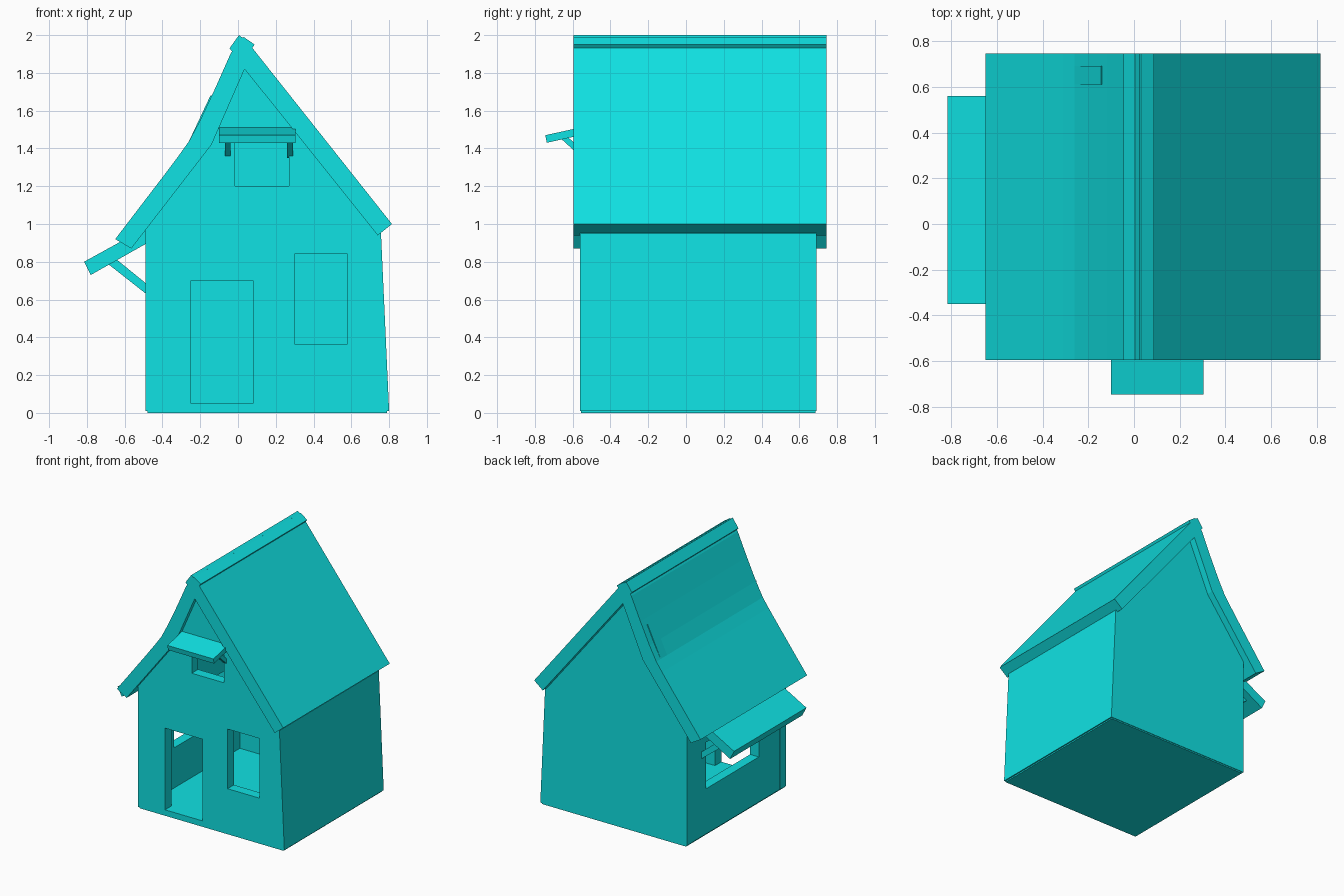
import bpy, bmesh

cube = bpy.data.objects.get("Cube")
if cube:
    bpy.data.objects.remove(cube, do_unlink=True)

cyan = bpy.data.materials.new("cyan")
cyan.use_nodes = True
cyan.diffuse_color = (0.005, 0.76, 0.77, 1)
cyan.node_tree.nodes["Principled BSDF"].inputs["Base Color"].default_value = cyan.diffuse_color


def prism(name, profile, lo, hi, axis="y"):
    """Extrude an (x, z) profile along y, or a (y, z) profile along x."""
    bm = bmesh.new()

    def place(p, d):
        return (p[0], d, p[1]) if axis == "y" else (d, p[0], p[1])
    ends = [[bm.verts.new(place(p, d)) for p in profile] for d in (lo, hi)]
    bm.faces.new(ends[0])
    bm.faces.new(ends[1])
    n = len(profile)
    for i in range(n):
        j = (i + 1) % n
        bm.faces.new((ends[0][i], ends[0][j], ends[1][j], ends[1][i]))
    bmesh.ops.recalc_face_normals(bm, faces=bm.faces)
    mesh = bpy.data.meshes.new(name)
    bm.to_mesh(mesh)
    bm.free()
    mesh.materials.append(cyan)
    obj = bpy.data.objects.new(name, mesh)
    bpy.context.collection.objects.link(obj)
    return obj


def rect(a0, a1, z0, z1):
    return [(a0, z0), (a1, z0), (a1, z1), (a0, z1)]


def cut(wall, x0, x1, y0, y1, z0, z1):
    """Cut a box opening through a wall and discard the cutter."""
    cutter = prism("opening_cutter", rect(x0, x1, z0, z1), y0, y1)
    cutter.hide_render = True
    mod = wall.modifiers.new("opening", "BOOLEAN")
    mod.operation = "DIFFERENCE"
    mod.solver = "EXACT"
    mod.object = cutter
    bpy.context.view_layer.objects.active = wall
    bpy.ops.object.modifier_apply(modifier=mod.name)
    bpy.data.objects.remove(cutter, do_unlink=True)


# Wall layout
front, back, thick = -0.56, 0.69, 0.08
gable = [(-0.49, 0.01), (0.80, 0.01), (0.757, 0.95), (0.035, 1.85),
         (-0.15, 1.44), (-0.49, 0.985)]

# Floor
prism("floor", rect(-0.48, 0.79, 0, 0.05), front + 0.005, back - 0.005)

# Gable walls with door, window and attic window
front_wall = prism("front_wall", gable, front, front + thick)
for x0, x1, z0, z1 in ((-0.25, 0.08, 0.05, 0.70),
                       (0.30, 0.58, 0.365, 0.84),
                       (-0.015, 0.27, 1.20, 1.44)):
    cut(front_wall, x0, x1, front - 0.1, front + thick + 0.1, z0, z1)
prism("back_wall", gable, back - thick, back)
prism("back_wall_tip", [(-0.26, 1.437), (-0.145, 1.682), (-0.12, 1.66), (-0.22, 1.43)],
      back - thick, back)

# Side walls
prism("right_side_wall_sloped", [(0.80, 0.01), (0.757, 0.95), (0.69, 1.02), (0.72, 0.01)],
      front + thick, back - thick)
window_wall = prism("window_side_wall", [(-0.487, 0.01), (-0.41, 0.01), (-0.41, 1.09), (-0.487, 0.99)],
                    front + thick, back - thick)
cut(window_wall, -0.6, -0.3, -0.22, 0.445, 0.37, 0.74)

# Roof with a bell-cast slope on one side
prism("roof", [(-0.65, 0.92), (-0.40, 1.247), (-0.31, 1.367), (-0.26, 1.437),
               (-0.20, 1.55), (-0.12, 1.72), (-0.04, 1.90), (0.005, 1.97),
               (0.03, 1.99), (0.815, 1.0), (0.74, 0.94), (0.035, 1.82),
               (-0.14, 1.42), (-0.565, 0.87)], -0.595, 0.745)

# Ridge boards
prism("ridge_board_steep", [(-0.045, 1.93), (0.005, 2.0), (0.035, 1.978), (-0.02, 1.90)],
      -0.595, 0.745)
prism("ridge_board_shallow", [(0.03, 1.99), (0.088, 1.95), (0.07, 1.925), (0.015, 1.965)],
      -0.595, 0.745)

# Canopy over the side window, with struts
prism("side_canopy", [(-0.815, 0.80), (-0.78, 0.73), (-0.47, 0.905), (-0.47, 0.99)], -0.35, 0.56)
for y in (-0.29, 0.46):
    prism("side_canopy_strut", [(-0.48, 0.625), (-0.69, 0.79), (-0.64, 0.81), (-0.48, 0.68)],
          y, y + 0.04)

# Canopy over the attic window, with brackets
prism("attic_canopy", [(-0.745, 1.47), (-0.737, 1.43), (-0.55, 1.472), (-0.55, 1.513)],
      -0.10, 0.305, "x")
for x in (-0.07, 0.26):
    prism("attic_canopy_bracket", [(-0.55, 1.35), (-0.66, 1.45), (-0.625, 1.46), (-0.55, 1.39)],
          x, x + 0.03, "x")
